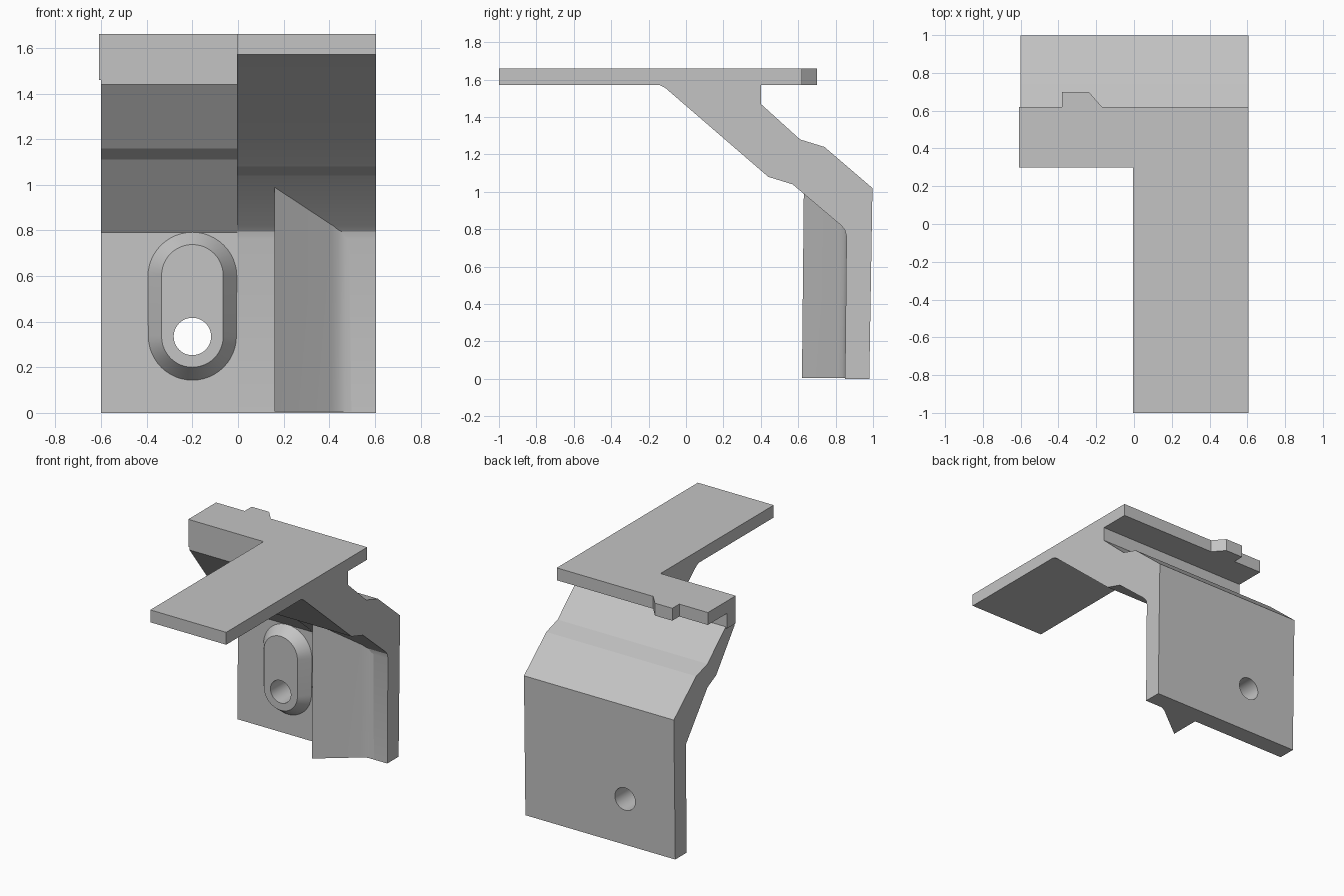
import bpy, bmesh, math

cube = bpy.data.objects.get("Cube")
if cube:
    bpy.data.objects.remove(cube, do_unlink=True)

grey = bpy.data.materials.new("plain_grey")
grey.use_nodes = True
COLOUR = (0.55, 0.55, 0.55, 1)
grey.diffuse_color = COLOUR
grey.node_tree.nodes["Principled BSDF"].inputs["Base Color"].default_value = COLOUR


def loft(name, rings):
    """Closed solid through rings of equal point count."""
    bm = bmesh.new()
    rows = [[bm.verts.new(p) for p in ring] for ring in rings]
    n = len(rows[0])
    for a, b in zip(rows, rows[1:]):
        for i in range(n):
            j = (i + 1) % n
            bm.faces.new((a[i], a[j], b[j], b[i]))
    bm.faces.new(rows[0])
    bm.faces.new(rows[-1])
    bmesh.ops.recalc_face_normals(bm, faces=bm.faces)
    mesh = bpy.data.meshes.new(name)
    bm.to_mesh(mesh)
    bm.free()
    mesh.materials.append(grey)
    obj = bpy.data.objects.new(name, mesh)
    bpy.context.collection.objects.link(obj)
    return obj


def side_prism(name, profile, x0, x1):
    return loft(name, [[(x, y, z) for y, z in profile] for x in (x0, x1)])


def select(obj):
    bpy.ops.object.select_all(action='DESELECT')
    obj.select_set(True)
    bpy.context.view_layer.objects.active = obj


def smooth(obj, degrees=30):
    select(obj)
    bpy.ops.object.shade_smooth_by_angle(angle=math.radians(degrees))


# Top plate with long arm, short wing and small locating tab
UNDER, TOP, SPLIT = 1.57, 1.66, -0.005
outline = [(SPLIT, -1), (0.605, -1), (0.605, 0.62), (-0.17, 0.62), (-0.24, 0.70),
           (-0.38, 0.70), (-0.38, 0.62), (-0.61, 0.62), (-0.61, 0.30), (SPLIT, 0.30)]
loft("top_plate", [[(x, y, z) for x, y in outline] for z in (UNDER, TOP)])

# Bent web: both halves share the rear profile
rear = [(0.98, 0), (0.997, 1.02), (0.74, 1.24), (0.61, 1.28), (0.40, 1.47), (0.40, UNDER)]
thick_front = [(-0.14, UNDER), (-0.11, 1.555), (0.44, 1.08), (0.57, 1.04), (0.83, 0.82),
               (0.85, 0.795), (0.858, 0.76), (0.85, 0)]
thin_front = [(0.30, UNDER), (0.30, 1.44), (0.51, 1.16), (0.61, 1.11), (0.858, 0.79), (0.85, 0)]
smooth(side_prism("thick_web", rear + thick_front, SPLIT, 0.605), 22)
thin_web = side_prism("thin_web", rear + thin_front, -0.6, SPLIT)

# Narrow lip at the end of the wing
lip = [(0.30, 1.46), (0.40, 1.46), (0.40, UNDER), (0.30, UNDER)]
side_prism("wing_lip", lip, -0.61, -0.6)

# Wedge gusset, its top following the sloped underside of the web
section = [(0.16, 0.62), (0.41, 0.815), (0.44, 0.835), (0.47, 0.846), (0.51, 0.852),
           (0.51, 0.90), (0.16, 0.90)]
gusset_top = [(x, y + 0.01, 1.01 - (y - 0.62) * 0.85) for x, y in section]
smooth(loft("gusset", [[(x, y, 0.005) for x, y in section], gusset_top]), 25)


# Raised slot boss with sloped sides
def slot(radius, y, low, high, steps=24):
    ring = []
    for centre, start in ((high, 0), (low, math.pi)):
        for i in range(steps + 1):
            a = start + math.pi * i / steps
            ring.append((-0.2 + radius * math.cos(a), y, centre + radius * math.sin(a)))
    return ring


boss = loft("slot_boss", [slot(0.195, 0.856, 0.335, 0.597), slot(0.135, 0.775, 0.335, 0.603)])

# Bolt hole through boss and wall
circle = [(-0.2 + 0.082 * math.cos(a), 0.335 + 0.082 * math.sin(a))
          for a in (math.tau * i / 48 for i in range(48))]
cutter = loft("hole_cutter", [[(x, y, z) for x, z in circle] for y in (0.6, 1.2)])
cutter.hide_render = True
for part in (thin_web, boss):
    cut = part.modifiers.new("hole", 'BOOLEAN')
    cut.operation = 'DIFFERENCE'
    cut.solver = 'EXACT'
    cut.object = cutter
    select(part)
    bpy.ops.object.modifier_apply(modifier=cut.name)
    smooth(part, 22 if part is boss else 15)
bpy.data.objects.remove(cutter, do_unlink=True)
